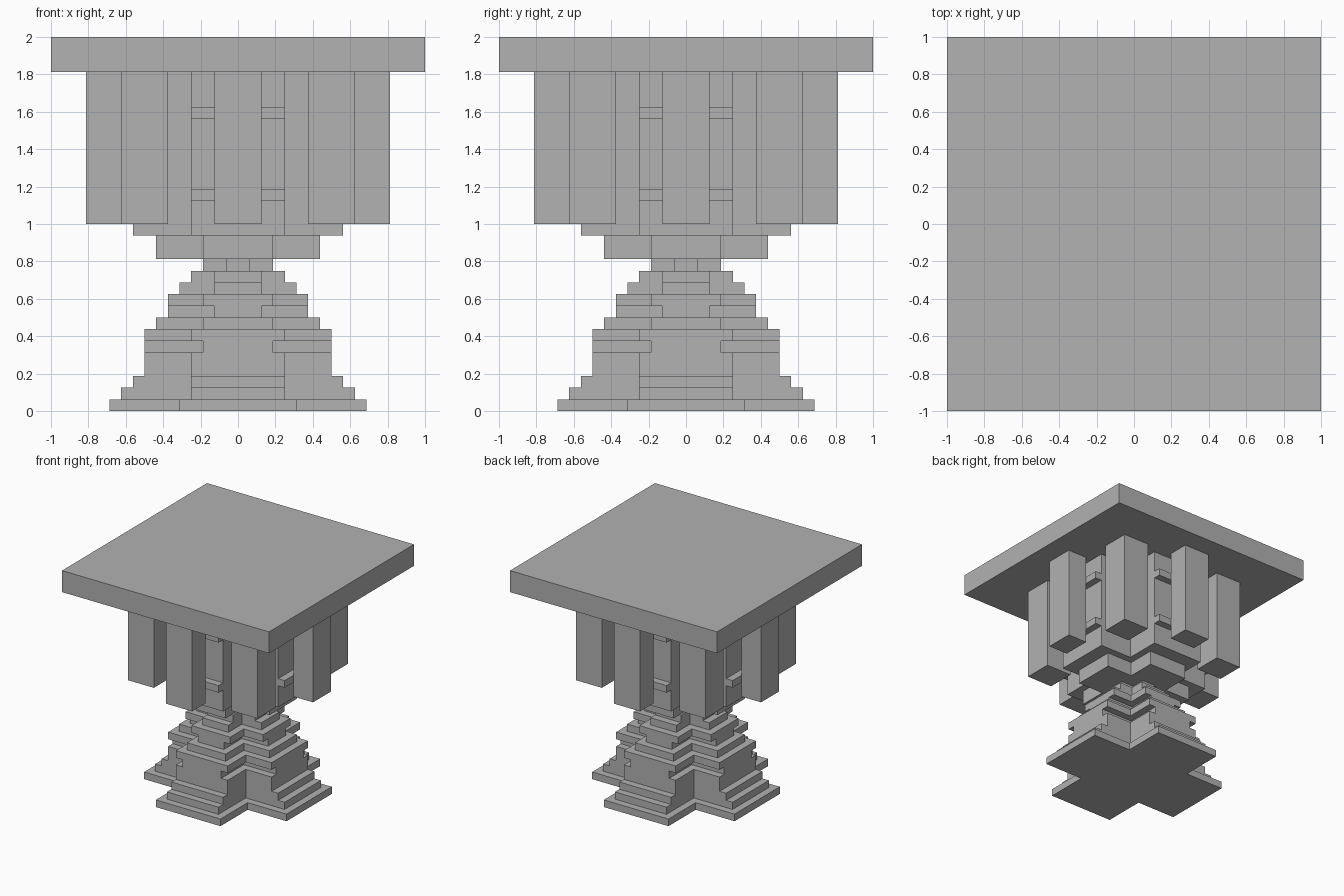
import bpy
import bmesh

if "Cube" in bpy.data.objects:
    bpy.data.objects.remove(bpy.data.objects["Cube"], do_unlink=True)

U = 1 / 16  # modelling grid step

stone = bpy.data.materials.new("grey_stone")
stone.use_nodes = True
GREY = (0.445, 0.445, 0.445, 1)
stone.diffuse_color = GREY
stone.node_tree.nodes["Principled BSDF"].inputs["Base Color"].default_value = GREY


def add_prism(bm, outline, z0, z1):
    """Extrude a counter-clockwise outline between two heights, in grid steps."""
    base = [bm.verts.new((x * U, y * U, z0 * U)) for x, y in outline]
    top = [bm.verts.new((x * U, y * U, z1 * U)) for x, y in outline]
    bm.faces.new(base[::-1])
    bm.faces.new(top)
    n = len(outline)
    for i in range(n):
        j = (i + 1) % n
        bm.faces.new((base[i], base[j], top[j], top[i]))


def cross(reach, half):
    """Plus-shaped outline: arm reach and arm half width."""
    pts = []
    x, y = 1, 0
    for _ in range(4):
        for a, b in ((reach, -half), (reach, half), (half, half)):
            pts.append((a * x - b * y, a * y + b * x))
        x, y = -y, x
    return pts


def box(cx, cy, hx, hy):
    return [(cx - hx, cy - hy), (cx + hx, cy - hy), (cx + hx, cy + hy), (cx - hx, cy + hy)]


def make(name, prisms):
    bm = bmesh.new()
    for outline, z0, z1 in prisms:
        add_prism(bm, outline, z0, z1)
    mesh = bpy.data.meshes.new(name)
    bm.to_mesh(mesh)
    bm.free()
    mesh.materials.append(stone)
    bpy.context.collection.objects.link(bpy.data.objects.new(name, mesh))


def stack(name, z, layers):
    """Stack of crosses, each given as (height, arm reach, arm half width)."""
    prisms = []
    for height, reach, half in layers:
        prisms.append((cross(reach, half), z, z + height))
        z += height
    make(name, prisms)


# Stepped foot, narrowing to the neck
stack("stepped_base", 0, [(1, 11, 5), (1, 10, 4), (1, 9, 4), (2, 8, 4), (1, 8, 3), (1, 8, 4)])
stack("stepped_shaft", 7, [(1, 7, 3), (1, 6, 2), (1, 6, 3), (1, 5, 2), (1, 4, 2)])
stack("neck", 12, [(1, 3, 1)])

# Cross-shaped core with two bands that tie it to the side pillars
stack("core_collar", 13, [(2, 7, 3)])
stack("core", 15, [(3, 9, 4), (1, 10, 4), (6, 9, 4), (1, 10, 4), (3, 9, 4)])

# Pillars around the core
for sx, side in ((-1, "right"), (1, "left")):
    make(side + "_pillar", [(box(11.5 * sx, 0, 1.5, 2), 16, 29)])
    for sy, end in ((-1, "front"), (1, "back")):
        make(f"{end}_{side}_corner_pillar", [(box(8 * sx, 8 * sy, 2, 2), 16, 29)])
for sy, end in ((-1, "front"), (1, "back")):
    make(end + "_pillar", [(box(0, 11.5 * sy, 2, 1.5), 16, 29)])

# Square top
make("top_slab", [(box(0, 0, 16, 16), 29, 32)])
